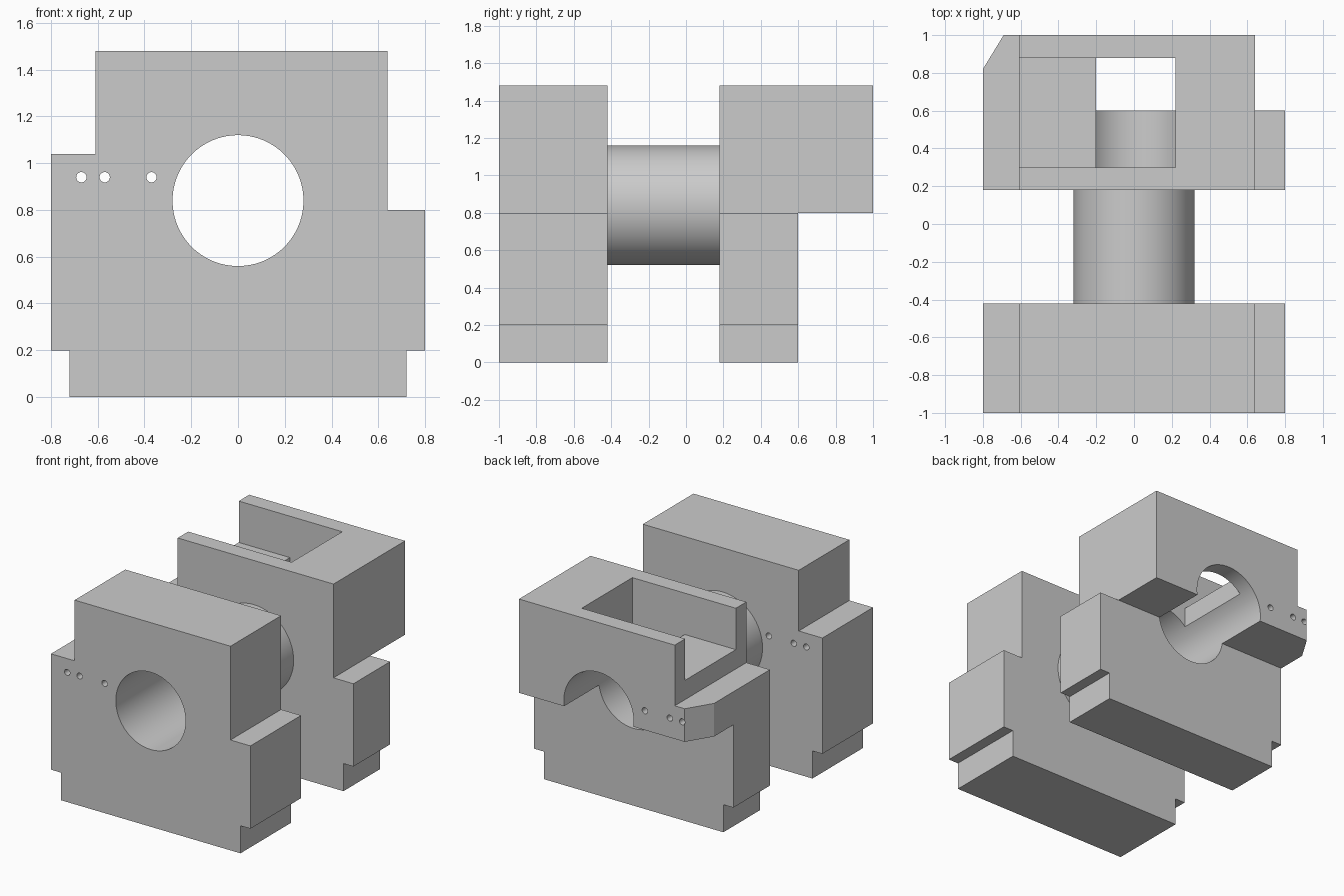
import bpy, bmesh, math
from mathutils import Matrix

cube = bpy.data.objects.get("Cube")
if cube:
    bpy.data.objects.remove(cube, do_unlink=True)

grey = bpy.data.materials.new("light grey")
grey.use_nodes = True
grey.diffuse_color = (0.6, 0.6, 0.6, 1)
grey.node_tree.nodes["Principled BSDF"].inputs["Base Color"].default_value = (0.6, 0.6, 0.6, 1)


def make(name, bm):
    bmesh.ops.recalc_face_normals(bm, faces=bm.faces)
    mesh = bpy.data.meshes.new(name)
    bm.to_mesh(mesh)
    bm.free()
    mesh.materials.append(grey)
    ob = bpy.data.objects.new(name, mesh)
    bpy.context.collection.objects.link(ob)
    return ob


def prism(name, points, direction):
    """Extrude a closed outline of 3D points along a vector."""
    bm = bmesh.new()
    face = bm.faces.new([bm.verts.new(p) for p in points])
    ext = bmesh.ops.extrude_face_region(bm, geom=[face])
    moved = [v for v in ext["geom"] if isinstance(v, bmesh.types.BMVert)]
    bmesh.ops.translate(bm, vec=direction, verts=moved)
    return make(name, bm)


def block(name, outline, y0, y1):
    return prism(name, [(x, y0, z) for x, z in outline], (0, y1 - y0, 0))


def box(name, x0, x1, y0, y1, z0, z1):
    return block(name, [(x0, z0), (x1, z0), (x1, z1), (x0, z1)], y0, y1)


def rod(name, x, z, radius, y0, y1, sides):
    bm = bmesh.new()
    place = Matrix.Translation((x, (y0 + y1) / 2, z)) @ Matrix.Rotation(math.pi / 2, 4, "X")
    bmesh.ops.create_cone(bm, cap_ends=True, segments=sides, radius1=radius,
                          radius2=radius, depth=y1 - y0, matrix=place)
    return make(name, bm)


def cut(target, cutters):
    """Subtract the cutters, then shade curved walls smooth."""
    bpy.ops.object.select_all(action="DESELECT")
    bpy.context.view_layer.objects.active = target
    target.select_set(True)
    for cutter in cutters:
        mod = target.modifiers.new("cut", "BOOLEAN")
        mod.operation = "DIFFERENCE"
        mod.solver = "EXACT"
        mod.object = cutter
        bpy.ops.object.modifier_apply(modifier=mod.name)
    bpy.ops.object.shade_smooth_by_angle(angle=math.radians(30))


AXIS_Z = 0.84
OUTLINE = [(-0.72, 0), (0.72, 0), (0.72, 0.2), (0.8, 0.2), (0.8, 0.8), (0.64, 0.8),
           (0.64, 1.48), (-0.61, 1.48), (-0.61, 1.04), (-0.8, 1.04), (-0.8, 0.2), (-0.72, 0.2)]

# Main parts
front_block = block("front_block", OUTLINE, -1.0, -0.42)
rear_block = block("rear_block", OUTLINE, 0.18, 1.0)
tube = rod("connecting_tube", 0, AXIS_Z, 0.32, -0.42, 0.18, 96)

# Bore and pin holes running through both blocks
bore = rod("bore_cutter", 0, AXIS_Z, 0.28, -1.1, 1.1, 96)
pins = [rod("pin_hole_cutter", x, 0.94, 0.022, -1.1, 1.1, 24) for x in (-0.67, -0.57, -0.37)]

# Rear block cuts: undercut, corner chamfer, open pocket and slot down to the bore
undercut = box("undercut_cutter", -1, 1, 0.6, 1.1, -0.1, 0.8)
chamfer = prism("chamfer_cutter", [(-0.8, 0.82, 0.7), (-0.69, 1.0, 0.7), (-0.69, 1.1, 0.7),
                                   (-0.9, 1.1, 0.7), (-0.9, 0.82, 0.7)], (0, 0, 0.5))
pocket = box("pocket_cutter", -0.7, 0.22, 0.3, 0.88, 1.18, 1.6)
slot = box("slot_cutter", -0.2, 0.22, 0.3, 0.88, 0.9, 1.3)

cut(front_block, [bore] + pins)
cut(rear_block, [undercut, chamfer, pocket, slot, bore] + pins)
cut(tube, [bore])

# Cutters are no longer needed
for helper in [bore, undercut, chamfer, pocket, slot] + pins:
    bpy.data.objects.remove(helper, do_unlink=True)
